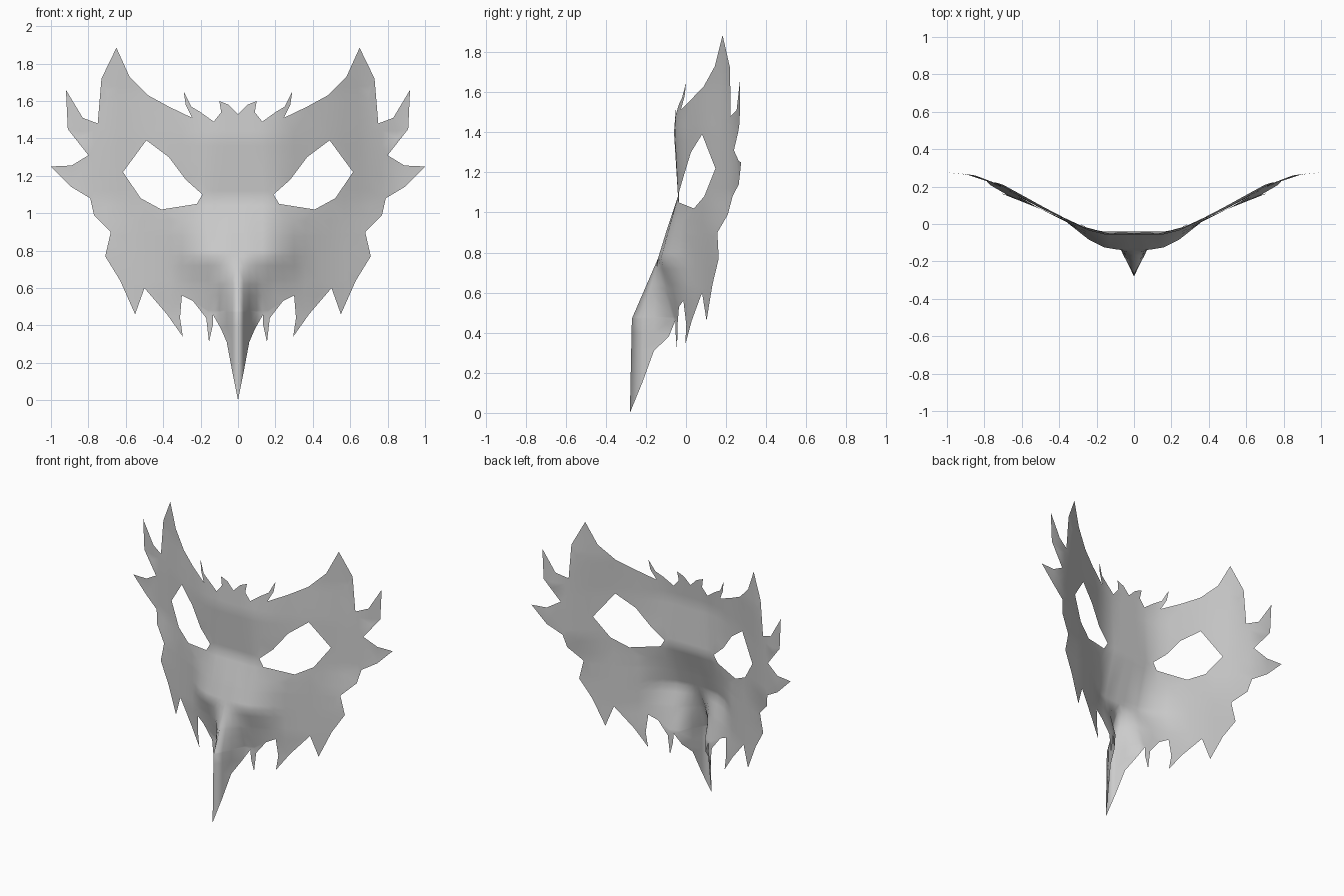
import bpy
from mathutils import Vector
from mathutils.geometry import delaunay_2d_cdt, intersect_point_line

# Remove the default object
default_cube = bpy.data.objects.get("Cube")
if default_cube:
    bpy.data.objects.remove(default_cube, do_unlink=True)

# Feathered outline of the left half, from brow centre to beak tip (hundredths)
BROW = [(0, 153), (5, 158), (10, 160), (9, 154), (13, 149), (20, 154), (25, 157),
        (29, 165), (28, 158), (24.5, 151), (37, 157), (48, 163), (58, 173), (65, 188.5)]
TEMPLE = [(73, 172), (75, 148), (83, 151), (92, 166), (91, 145), (80, 131),
          (89, 125.5), (100, 125), (89, 114), (79, 108), (77, 99)]
CHEEK = [(68, 90), (71, 77), (63, 64), (55, 46), (50, 60), (38, 46), (29.5, 34),
         (31, 44), (30, 56), (24, 53), (17, 44), (15.5, 31), (13.5, 40), (13.5, 46)]
BEAK = [(9, 38), (6, 31), (3, 15), (0, 0)]
EYE = [(49, 139), (61.5, 122), (52, 108), (41, 102), (22, 105),
       (19, 110), (28, 118), (37, 130)]

# Depth of the surface: one row of values per height, one value per column
COLUMNS = [0, 6, 10, 16, 24, 36, 50, 70, 85, 100]
DEPTH = {
    0: [-28, -16, -5, -4, -2, 2, 8, 17, 21, 24],
    47: [-27, -16, -6.5, -4.5, -2.5, 2, 8, 17, 21, 24],
    62: [-20.5, -15, -11, -8, -5, 1, 8, 16, 21, 24],
    77: [-14, -14, -13.5, -12.5, -8.5, 1, 8, 16, 21, 24],
    90: [-10, -10, -9.5, -9, -6, 1, 8, 16.5, 23, 26],
    108: [-4, -4, -4, -4, -2.5, 2, 8, 19, 26, 27],
    140: [-6, -6, -6, -5.5, -3.5, 2, 8.5, 20, 26, 28],
    165: [-4, -4, -4, -3.5, -2, 3, 10, 21, 26, 28],
}


def interpolate(value, stops, results):
    """Piecewise linear lookup, held constant past both ends."""
    if value <= stops[0]:
        return results[0]
    for i in range(len(stops) - 1):
        if value <= stops[i + 1]:
            blend = (value - stops[i]) / (stops[i + 1] - stops[i])
            return results[i] + blend * (results[i + 1] - results[i])
    return results[-1]


def surface_depth(x, z):
    across = [interpolate(x, COLUMNS, row) for row in DEPTH.values()]
    return interpolate(z, list(DEPTH), across)


def inside(point, loop):
    """Even-odd test of a flat point against a closed loop."""
    result = False
    for a, b in zip(loop, loop[1:] + loop[:1]):
        if (a.y > point.y) != (b.y > point.y):
            crossing = a.x + (point.y - a.y) * (b.x - a.x) / (b.y - a.y)
            if point.x < crossing:
                result = not result
    return result


def distance_to(point, loop):
    gaps = []
    for a, b in zip(loop, loop[1:] + loop[:1]):
        nearest, factor = intersect_point_line(point, a, b)
        factor = min(max(factor, 0), 1)
        gaps.append((point - a.lerp(b, factor)).length)
    return min(gaps)


def closed_edges(start, count):
    return [(start + i, start + (i + 1) % count) for i in range(count)]


# Outline, centre ridge and eye opening as flat loops
heights = sorted(set(DEPTH) | set(range(8, 185, 8)))
ridge = [(0, z) for z in heights if 0 < z < 150]
outline = [Vector(p) for p in BROW + TEMPLE + CHEEK + BEAK + ridge]
eye = [Vector(p) for p in EYE]

# Inner points that carry the curvature
inner_columns = COLUMNS[1:] + [3, 13, 20, 30, 43, 57, 64, 77]
inner = []
for z in heights:
    for x in inner_columns:
        point = Vector((x, z))
        if not inside(point, outline) or inside(point, eye):
            continue
        if min(distance_to(point, outline), distance_to(point, eye)) > 1.5:
            inner.append(point)

# Triangulate the half and cut the eye opening
edges = closed_edges(0, len(outline)) + closed_edges(len(outline), len(eye))
flat, _, triangles, *_ = delaunay_2d_cdt(outline + eye + inner, edges, [], 0, 0.001)
faces = []
for tri in triangles:
    centre = sum((flat[i] for i in tri), Vector((0, 0))) / len(tri)
    if inside(centre, outline) and not inside(centre, eye):
        faces.append(tri)
vertices = [Vector((p.x, surface_depth(p.x, p.y), p.y)) / 100 for p in flat]

mesh = bpy.data.meshes.new("feathered_mask")
mesh.from_pydata(vertices, [], faces)
mesh.update()
mask = bpy.data.objects.new("feathered_mask", mesh)
bpy.context.collection.objects.link(mask)
for face in mesh.polygons:
    face.use_smooth = True

# Mirror to the right half
mirror = mask.modifiers.new("mirror_halves", "MIRROR")
mirror.use_axis[0] = True
mirror.merge_threshold = 0.001

# Plain grey material
grey = bpy.data.materials.new("plain_grey")
grey.use_nodes = True
colour = (0.6, 0.6, 0.6, 1)
grey.diffuse_color = colour
grey.node_tree.nodes["Principled BSDF"].inputs["Base Color"].default_value = colour
mesh.materials.append(grey)
